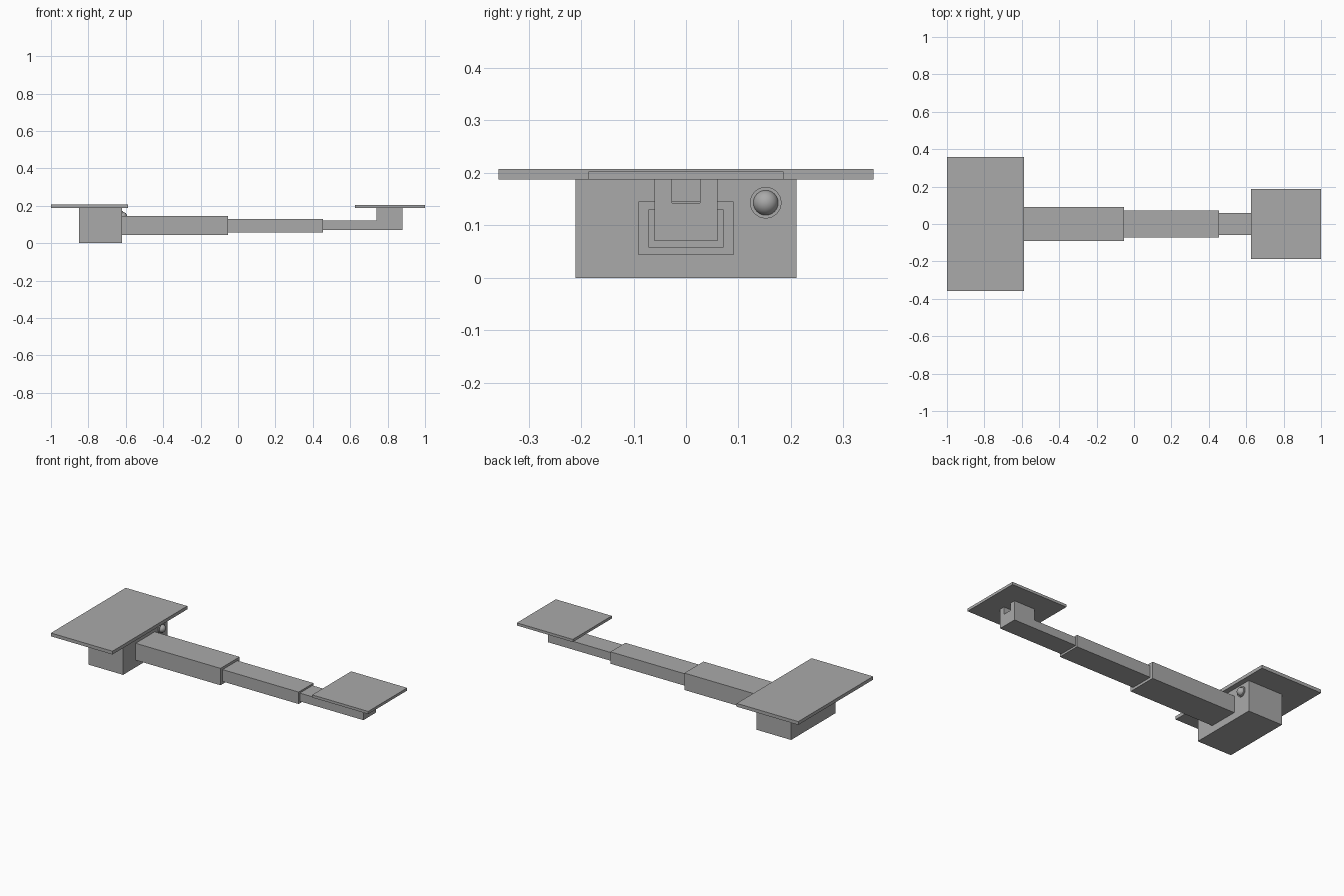
import bpy
import math

cube = bpy.data.objects.get("Cube")
if cube:
    bpy.data.objects.remove(cube, do_unlink=True)

grey = bpy.data.materials.new("plain grey")
grey.use_nodes = True
colour = (0.4, 0.4, 0.4, 1)
grey.diffuse_color = colour
grey.node_tree.nodes["Principled BSDF"].inputs["Base Color"].default_value = colour


def finish(name):
    obj = bpy.context.object
    obj.name = name
    obj.data.materials.append(grey)
    return obj


def box(name, x0, x1, half_y, z0, z1):
    """Box centred on y = 0."""
    bpy.ops.mesh.primitive_cube_add(
        size=1, location=((x0 + x1) / 2, 0, (z0 + z1) / 2))
    bpy.context.object.scale = (x1 - x0, 2 * half_y, z1 - z0)
    bpy.ops.object.transform_apply(location=False, rotation=False, scale=True)
    return finish(name)


def extrude_x(name, outline, x0, x1):
    """Prism along x from a (y, z) outline."""
    n = len(outline)
    verts = [(x, y, z) for x in (x0, x1) for y, z in outline]
    faces = [tuple(range(n))[::-1], tuple(range(n, 2 * n))]
    faces += [(i, (i + 1) % n, n + (i + 1) % n, n + i) for i in range(n)]
    mesh = bpy.data.meshes.new(name)
    mesh.from_pydata(verts, [], faces)
    obj = bpy.data.objects.new(name, mesh)
    bpy.context.collection.objects.link(obj)
    mesh.materials.append(grey)


# Base and the two flat plates
box("base_block", -0.85, -0.62, 0.211, 0, 0.187)
box("large_plate", -1, -0.589, 0.357, 0.187, 0.207)
box("small_plate", 0.626, 1, 0.186, 0.187, 0.203)

# Telescoping arm
box("outer_arm", -0.62, -0.053, 0.091, 0.043, 0.145)
box("middle_arm", -0.053, 0.455, 0.071, 0.058, 0.13)
box("inner_arm", 0.455, 0.74, 0.06, 0.07, 0.12)

# Slotted post that carries the small plate
half = [(0.06, 0.07), (0.06, 0.187), (0.027, 0.187), (0.027, 0.143)]
extrude_x("slotted_post", half + [(-y, z) for y, z in reversed(half)], 0.74, 0.88)

# Round button on the base
bpy.ops.mesh.primitive_cylinder_add(
    vertices=32, radius=0.03, depth=0.006,
    location=(-0.617, 0.152, 0.143), rotation=(0, math.pi / 2, 0))
finish("button_ring")
bpy.ops.object.shade_smooth_by_angle()
bpy.ops.mesh.primitive_uv_sphere_add(
    segments=32, ring_count=16, radius=0.024,
    location=(-0.617, 0.152, 0.143), rotation=(0, math.pi / 2, 0))
finish("button_dome")
bpy.ops.object.shade_smooth()
